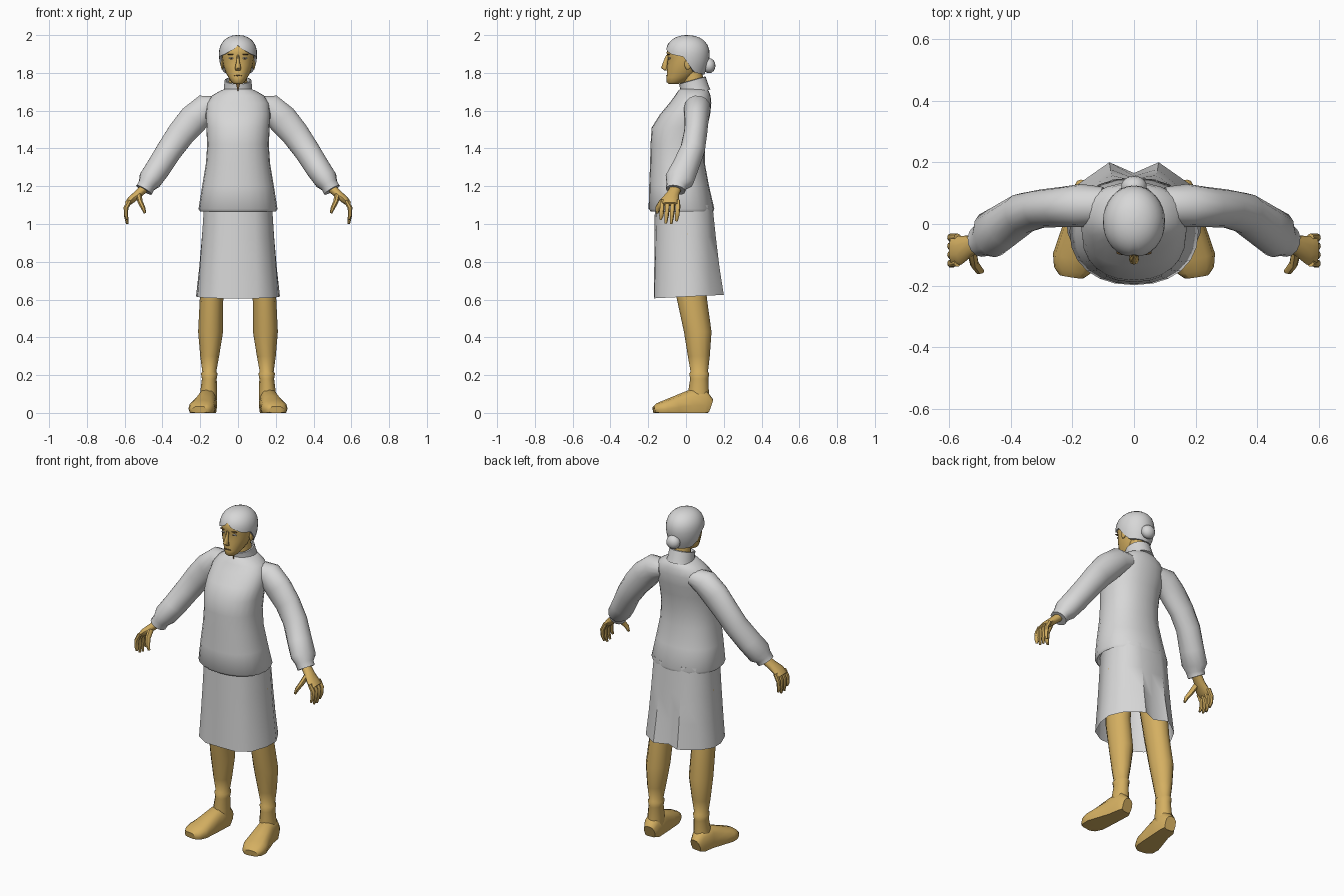
import bpy, bmesh, math
from mathutils import Vector


def material(name, rgb):
    m = bpy.data.materials.new(name)
    m.diffuse_color = (*rgb, 1)
    return m


CLOTH = material("pale_grey", (0.68, 0.68, 0.68))
SKIN = material("ochre_skin", (0.66, 0.43, 0.12))
DARK = material("brown_line", (0.16, 0.09, 0.03))


def finish(bm, name, mat, mirror=False, angle=50):
    bmesh.ops.recalc_face_normals(bm, faces=bm.faces)
    me = bpy.data.meshes.new(name)
    bm.to_mesh(me)
    bm.free()
    me.materials.append(mat)
    ob = bpy.data.objects.new(name, me)
    bpy.context.collection.objects.link(ob)
    bpy.ops.object.select_all(action='DESELECT')
    ob.select_set(True)
    bpy.context.view_layer.objects.active = ob
    bpy.ops.object.shade_smooth_by_angle(angle=math.radians(angle))
    if mirror:
        mod = ob.modifiers.new("mirror", 'MIRROR')
        mod.use_clip = False
        mod.use_mirror_merge = False
    return ob


def skin_rings(bm, rings, caps=(True, True)):
    rows = [[bm.verts.new(p) for p in r] for r in rings]
    n = len(rows[0])
    for a, b in zip(rows, rows[1:]):
        for i in range(n):
            j = (i + 1) % n
            bm.faces.new((a[i], a[j], b[j], b[i]))
    if caps[0]:
        bm.faces.new(rows[0])
    if caps[1]:
        bm.faces.new(rows[-1])


def tube(bm, path, ref=(0, 1, 0), n=12, p=1.0, axis=None):
    """Loft ellipses (x, y, z, radius along ref, radius across) along a path."""
    c = [Vector(q[:3]) for q in path]
    rings = []
    for k, q in enumerate(path):
        t = Vector(axis) if axis else (c[min(k + 1, len(c) - 1)] - c[max(k - 1, 0)]).normalized()
        u = Vector(ref)
        u = (u - t * u.dot(t)).normalized()
        v = t.cross(u)
        ring = []
        for i in range(n):
            a = 2 * math.pi * i / n
            s, co = math.sin(a), math.cos(a)
            s, co = math.copysign(abs(s) ** p, s), math.copysign(abs(co) ** p, co)
            w = c[k] + u * q[3] * co + v * q[4] * s
            w.z = max(w.z, 0)
            ring.append(w)
        rings.append(ring)
    skin_rings(bm, rings)


def stack(rows):
    """Turn (z, half width, front y, back y) rows into loft rings."""
    return [(0, (f + b) / 2, z, (b - f) / 2, w) for z, w, f, b in rows]


def loft(name, mat, path, mirror=False, **kw):
    bm = bmesh.new()
    tube(bm, path, **kw)
    return finish(bm, name, mat, mirror)


def ball(name, mat, loc, size, mirror=False):
    bm = bmesh.new()
    bmesh.ops.create_uvsphere(bm, u_segments=14, v_segments=8, radius=1)
    for v in bm.verts:
        v.co = Vector(loc) + Vector([a * b for a, b in zip(v.co, size)])
    return finish(bm, name, mat, mirror)


# blouse body
loft("blouse", CLOTH, stack([
    (1.11, .165, -.16, .11), (1.065, .20, -.185, .145), (1.08, .209, -.198, .15), (1.20, .19, -.195, .122),
    (1.32, .17, -.19, .10), (1.42, .163, -.188, .10), (1.51, .168, -.182, .112),
    (1.58, .172, -.138, .128), (1.64, .165, -.088, .134), (1.68, .138, -.058, .13),
    (1.705, .095, -.042, .12), (1.715, .07, -.03, .11)]), n=24, p=.9, axis=(0, 0, 1))

# stand collar, folded to the inside
loft("collar", CLOTH, [(0, .05, 1.69, .082, .08), (0, .046, 1.715, .076, .074),
                       (0, .034, 1.76, .073, .072), (0, .033, 1.762, .066, .065),
                       (0, .045, 1.72, .062, .06)], n=20, axis=(0, -.27, .963))

# collar opening
bm = bmesh.new()
bm.faces.new([bm.verts.new(q) for q in ((-.012, -.043, 1.748), (.012, -.043, 1.748), (0, -.043, 1.70))])
finish(bm, "collar_opening", DARK)

# sleeves, gathered at the cuff
loft("sleeve", CLOTH, [
    (.10, .06, 1.63, .06, .05), (.17, .06, 1.615, .07, .075), (.235, .055, 1.555, .065, .082),
    (.30, .05, 1.48, .062, .076), (.36, .035, 1.395, .066, .07), (.42, -.005, 1.30, .072, .067),
    (.465, -.035, 1.235, .078, .063), (.483, -.05, 1.205, .056, .047),
    (.498, -.055, 1.18, .052, .048)], mirror=True, n=14)

# skirt: half outlines of waist and hem, flared with two back pleats
waist = [(0, -.165), (.09, -.155), (.15, -.11), (.18, -.02), (.178, .05), (.14, .11), (.07, .14), (0, .14)]
hem = [(0, -.17), (.10, -.168), (.175, -.125), (.215, -.03), (.222, .05), (.18, .13), (.08, .20), (0, .165)]


def outline(t, z):
    half = [(a[0] + (b[0] - a[0]) * t, a[1] + (b[1] - a[1]) * t) for a, b in zip(waist, hem)]
    full = half + [(-x, y) for x, y in half[-2:0:-1]]
    return [(x, y, z + (.05 * y if t == 1 else 0)) for x, y in full]


bm = bmesh.new()
skin_rings(bm, [outline(0, 1.10), outline(.3, .93), outline(.62, .77), outline(1, .615)], caps=(True, False))
finish(bm, "skirt", CLOTH, angle=40)

# legs with an ankle band
loft("leg", SKIN, [
    (.11, .01, .95, .09, .08), (.14, .03, .61, .08, .062), (.145, .062, .43, .073, .066),
    (.15, .068, .30, .058, .05), (.152, .07, .218, .046, .037), (.152, .07, .208, .053, .044),
    (.152, .07, .18, .048, .039), (.155, .066, .11, .055, .045), (.156, .07, .04, .052, .042)],
    mirror=True, n=12, axis=(0, 0, 1))

# feet with flat soles
loft("foot", SKIN, [
    (.155, .128, .03, .045, .034), (.158, .10, .04, .08, .048), (.165, .03, .04, .085, .052),
    (.18, -.05, .03, .062, .064), (.192, -.11, .022, .046, .072), (.20, -.15, .018, .034, .060),
    (.203, -.17, .015, .02, .04)], mirror=True, ref=(0, 0, 1), n=12, p=.8)

# hands: palm, curled fingers and thumb
bm = bmesh.new()
tube(bm, [(.485, -.05, 1.20, .03, .026), (.53, -.07, 1.158, .034, .023),
          (.565, -.085, 1.128, .047, .021), (.59, -.085, 1.105, .046, .014)], n=10)
for i in range(4):
    y = -.127 + .028 * i
    drop = (0, .02, .015, -.01)[3 - i] * .8
    tube(bm, [(.572, y, 1.125, .012, .013), (.593, y, 1.085, .013, .013),
              (.593, y - .004, 1.045, .012, .011), (.586, y - .008, 1.016 - drop, .007, .007)], n=7)
tube(bm, [(.525, -.09, 1.15, .018, .016), (.517, -.13, 1.115, .016, .014),
          (.502, -.15, 1.085, .014, .012), (.492, -.153, 1.058, .007, .007)], n=7)
finish(bm, "hand", SKIN, mirror=True)

# neck and head
loft("neck", SKIN, [(0, .045, 1.68, .058, .055), (0, .04, 1.76, .052, .05), (0, .03, 1.84, .05, .05)], n=14)
loft("head", SKIN, stack([
    (1.74, .02, -.088, -.045), (1.75, .034, -.102, -.01), (1.775, .05, -.104, .035),
    (1.80, .064, -.10, .06), (1.84, .078, -.10, .08), (1.88, .085, -.095, .09),
    (1.905, .086, -.103, .09), (1.94, .082, -.095, .09), (1.97, .055, -.055, .065)]), n=20, axis=(0, 0, 1))

# nose, lips, ears, eyes and brows
loft("nose", SKIN, [(0, -.098, 1.895, .007, .006), (0, -.108, 1.86, .012, .009),
                    (0, -.116, 1.826, .016, .016), (0, -.104, 1.813, .010, .014)], n=8, axis=(0, 0, 1))
ball("lips", DARK, (0, -.1, 1.785), (.022, .007, .003))
ball("ear", SKIN, (.083, .01, 1.845), (.008, .018, .028), mirror=True)
ball("eye", CLOTH, (.036, -.087, 1.877), (.014, .006, .005), mirror=True)
ball("pupil", DARK, (.036, -.0915, 1.877), (.004, .003, .004), mirror=True)
ball("brow", DARK, (.038, -.092, 1.898), (.02, .008, .003), mirror=True)


# hair cap with a parted hairline that drops behind the ears
def hairline(a):
    d = abs(math.degrees(a))                     # 0 = front, 180 = back
    keys = [(0, 1.945), (12, 1.925), (45, 1.898), (80, 1.885), (98, 1.83), (115, 1.80), (180, 1.79)]
    for (d0, z0), (d1, z1) in zip(keys, keys[1:]):
        if d <= d1:
            return z0 + (z1 - z0) * (d - d0) / (d1 - d0)
    return 1.79


def hair_point(a, z, scale=1):
    if z > 1.90:
        r = max(0, 1 - ((z - 1.90) / .10) ** 2.2) ** (1 / 2.2)
    else:
        r = 1 - .25 * ((1.90 - z) / .11) ** 2
    r *= scale
    return (math.sin(a) * .101 * r, .008 - math.cos(a) * .117 * r, z)


bm = bmesh.new()
N, M = 32, 9
rings = []
for k in range(M + 1):
    ring = []
    for i in range(N):
        a = -math.pi + 2 * math.pi * i / N
        s = math.sin(math.pi / 2 * (k + .25) / (M + .25))
        s = 1 - math.sqrt(max(0, 1 - s * s))
        ring.append(hair_point(a, 2.0 - s * (2.0 - hairline(a))))
    rings.append(ring)
rings.append([hair_point(a, hairline(a) + .004, .75)
              for a in (-math.pi + 2 * math.pi * i / N for i in range(N))])
skin_rings(bm, rings, caps=(True, False))
finish(bm, "hair", CLOTH, angle=60)

# bun
ball("hair_bun", CLOTH, (0, .122, 1.838), (.042, .034, .04))
